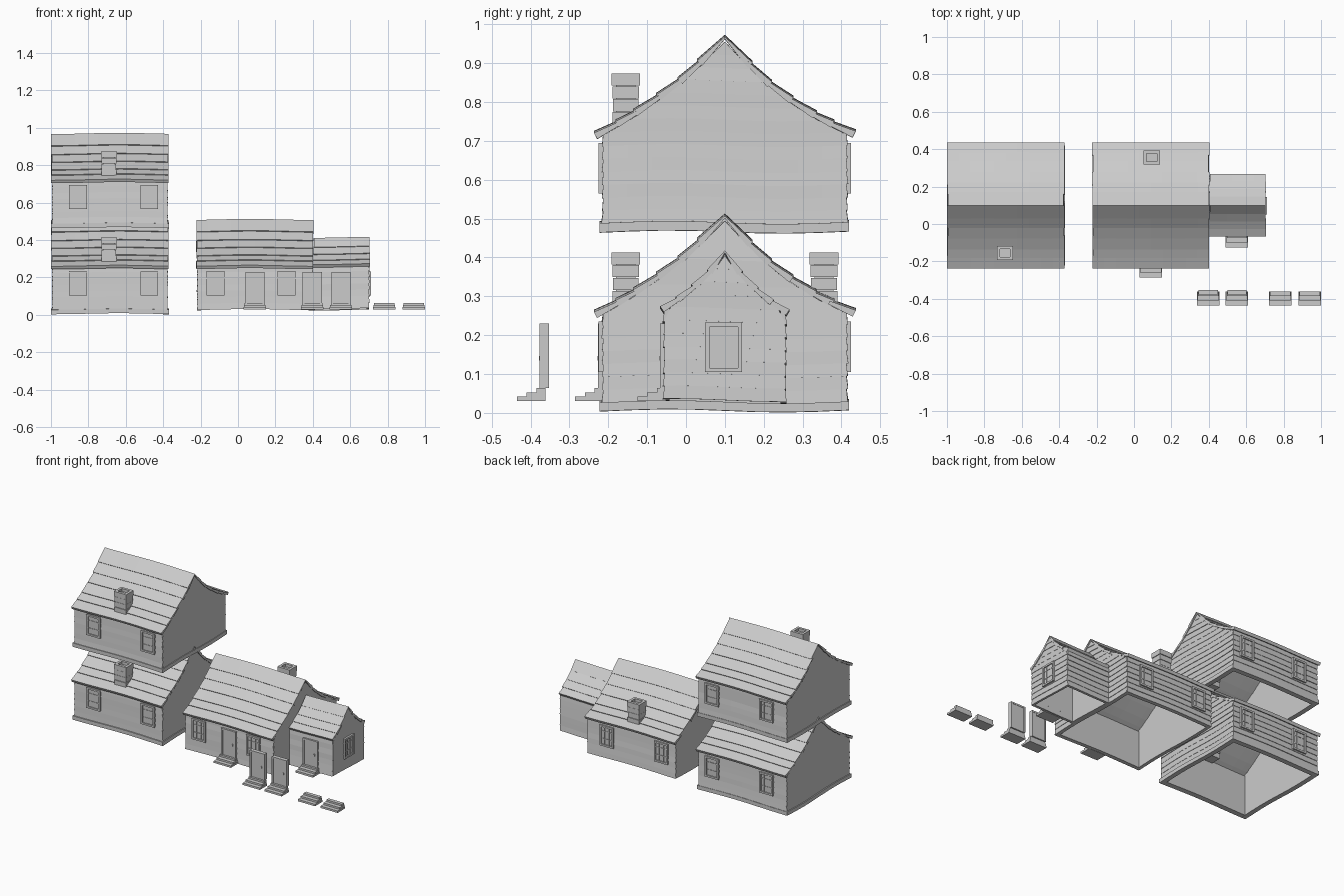
import bpy, bmesh, random
from math import sin
from mathutils import Vector

random.seed(4)
if "Cube" in bpy.data.objects:
    bpy.data.objects.remove(bpy.data.objects["Cube"])

grey = bpy.data.materials.new("weathered_grey")
grey.use_nodes = True
colour = (0.6, 0.6, 0.6, 1)
grey.diffuse_color = colour
grey.node_tree.nodes["Principled BSDF"].inputs["Base Color"].default_value = colour

YC = 0.10  # ridge line shared by every building


def finish(name, bm):
    bmesh.ops.recalc_face_normals(bm, faces=bm.faces)
    mesh = bpy.data.meshes.new(name)
    bm.to_mesh(mesh)
    bm.free()
    mesh.materials.append(grey)
    bpy.context.collection.objects.link(bpy.data.objects.new(name, mesh))


def sag(p):
    return 0.003 * sin(9 * p.x + 1) + 0.004 * sin(11 * p.y + 2)


def block(bm, a, b, n=1, bend=0.0):
    """Timber running from end section a to end section b, optionally sagging."""
    rings = []
    for i in range(n + 1):
        ring = []
        for p, q in zip(a, b):
            v = Vector(p).lerp(Vector(q), i / n)
            v.z += bend * sag(v)
            ring.append(bm.verts.new(v))
        rings.append(ring)
    k = len(a)
    for r, s in zip(rings, rings[1:]):
        for j in range(k):
            bm.faces.new((r[j], r[(j + 1) % k], s[(j + 1) % k], s[j]))
    bm.faces.new(rings[0])
    bm.faces.new(rings[-1])


def box(bm, x0, x1, y0, y1, z0, z1, n=1, bend=0.0):
    sec = [(y0, z0), (y1, z0), (y1, z1), (y0, z1)]
    block(bm, [(x0, *s) for s in sec], [(x1, *s) for s in sec], n, bend)


def height(outline, d):
    """Roof height at distance d from the ridge."""
    for (d0, z0), (d1, z1) in zip(outline, outline[1:]):
        if d <= d1:
            return z0 + (z1 - z0) * (d - d0) / (d1 - d0)
    return outline[-1][1]


def roof(name, x0, x1, outline, dz):
    bm = bmesh.new()
    for side in (-1, 1):
        for (d0, z0), (d1, z1) in zip(outline, outline[1:]):
            # each course overlaps the one below it
            run = Vector((d1 - d0, z1 - z0)).normalized()
            nrm = Vector((-run.y, run.x)) * 0.018
            top = Vector((d0, z0))
            low = Vector((d1, z1)) + run * 0.010
            inner = top - nrm * 0.5
            sec = [top, low + nrm * 0.35, low - nrm * 0.65, inner]
            j = random.uniform(0, 0.006)
            a = [(x0 + j, YC + side * max(p.x, 0), p.y + dz) for p in sec]
            b = [(x1 - j, YC + side * max(p.x, 0), p.y + dz) for p in sec]
            block(bm, a, b, 10, 1)
    finish(name, bm)


def walls(name, x0, x1, half, z0, eave, outline, dz, rows, thick=0.02):
    bm = bmesh.new()
    # long sides in lapped planks
    step = (eave - z0) / rows
    for side in (-1, 1):
        for i in range(rows):
            lo, hi = z0 + i * step, z0 + (i + 1) * step
            lip = random.uniform(0.002, 0.005)
            o, n = YC + side * half, YC + side * (half - thick)
            sec = [(n, lo), (o + side * lip, lo), (o, hi), (n, hi)]
            block(bm, [(x0, y, z + dz) for y, z in sec],
                  [(x1, y, z + dz) for y, z in sec], 8, 1)
    # gable ends, trimmed under the roof
    ridge = outline[0][1] - 0.014
    count = round((ridge - z0) / step)
    gstep = (ridge - z0) / count

    def width(z):
        d = half
        while d > 0.002 and height(outline, d) - 0.012 < z:
            d -= 0.002
        return d
    for end, s in ((x0, -1), (x1, 1)):
        for i in range(count):
            lo, hi = z0 + i * gstep, z0 + (i + 1) * gstep
            lip = random.uniform(0.001, 0.004)
            a, b = [], []
            for x, z in ((end - s * thick, lo), (end + s * lip, lo),
                         (end, hi), (end - s * thick, hi)):
                w = width(z)
                a.append((x, YC - w, z + dz))
                b.append((x, YC + w, z + dz))
            block(bm, a, b, 10, 1)
    finish(name, bm)


def window(name, centre, out, w=0.095, z0=0.105, z1=0.232):
    """Framed window; out is the outward direction, centre a point on the wall."""
    bm = bmesh.new()
    along = Vector((-out[1], out[0], 0))
    out = Vector((*out, 0))
    base = Vector((*centre, 0))

    def bar(u0, u1, za, zb, depth):
        def sec(u):
            return [base + along * u + out * t + Vector((0, 0, z))
                    for t, z in ((-0.01, za), (depth, za), (depth, zb), (-0.01, zb))]
        block(bm, sec(u0), sec(u1))
    h, f = w / 2, 0.011
    bar(-h, h, z0, z1, 0.005)
    bar(-h, -h + f, z0, z1, 0.012)
    bar(h - f, h, z0, z1, 0.012)
    bar(-h, h, z0, z0 + f, 0.012)
    bar(-h, h, z1 - f, z1, 0.012)
    for u in (-w / 6, w / 6):
        bar(u - 0.002, u + 0.002, z0, z1, 0.008)
    for t in (0.35, 0.72):
        z = z0 + t * (z1 - z0)
        bar(-h, h, z - 0.002, z + 0.002, 0.008)
    finish(name, bm)


def chimney(name, x, y, z0, z1):
    bm = bmesh.new()
    tiers = 5
    h = (z1 - z0) / tiers
    for i in range(tiers):
        r = 0.037 if i == tiers - 1 else 0.033 + 0.0015 * (i % 2)
        rx, t = r + 0.006, 0.016
        lo, hi = z0 + i * h, z0 + (i + 1) * h - 0.002
        box(bm, x - rx, x + rx, y - r, y - r + t, lo, hi)
        box(bm, x - rx, x + rx, y + r - t, y + r, lo, hi)
        box(bm, x - rx, x - rx + t, y - r, y + r, lo, hi)
        box(bm, x + rx - t, x + rx, y - r, y + r, lo, hi)
    box(bm, x - 0.03, x + 0.03, y - 0.025, y + 0.025, z0, z1 - 0.02)
    finish(name, bm)


def steps(name, x, back):
    bm = bmesh.new()
    for i in range(3):
        w = 0.06 - 0.003 * i
        box(bm, x - w, x + w, back - 0.073 + 0.025 * i, back, 0.03 + 0.011 * i, 0.042 + 0.011 * i)
    finish(name, bm)


def door(name, x, y):
    bm = bmesh.new()
    box(bm, x - 0.045, x + 0.045, y, y + 0.018, 0.064, 0.225)
    for s in (-1, 1):
        a, b = sorted((x + s * 0.041, x + s * 0.051))
        box(bm, a, b, y - 0.005, y + 0.02, 0.064, 0.23)
    box(bm, x - 0.051, x + 0.051, y - 0.005, y + 0.02, 0.22, 0.23)
    box(bm, x + 0.026, x + 0.032, y - 0.006, y, 0.135, 0.147)
    finish(name, bm)


def house(label, x0, dz, turn, sill):
    """Large cottage; turn = -1 spins it half round."""
    x1 = x0 + 0.63
    mid = (x0 + x1) / 2
    walls(label + "_walls", x0 + 0.008, x1 - 0.008, 0.313, 0.03, 0.262, BIG, dz, 7)
    roof(label + "_roof", x0, x1, BIG, dz)
    if sill:
        bm = bmesh.new()
        for ya, yb in ((-0.222, -0.19), (0.39, 0.42)):
            box(bm, x0, x1, ya, yb, dz + 0.008, dz + 0.032, 8, 1)
        for xa, xb in ((x0, x0 + 0.03), (x1 - 0.03, x1)):
            za, zb = dz + 0.008, dz + 0.032
            sec = [(xa, za), (xb, za), (xb, zb), (xa, zb)]
            block(bm, [(x, -0.222, z) for x, z in sec],
                  [(x, 0.42, z) for x, z in sec], 8, 1)
        finish(label + "_sill", bm)
    for side, word in ((-1, "front"), (1, "back")):
        for off in (-0.17, 0.21):
            window(f"{label}_{word}_window", (mid + turn * off, YC + side * 0.313),
                   (0, side), z0=dz + 0.105, z1=dz + 0.235)
    chimney(label + "_chimney", mid + turn * -0.005, YC - turn * 0.255, dz + 0.25, dz + 0.415)


BIG = [(0, 0.51), (0.06, 0.448), (0.11, 0.40), (0.165, 0.358),
       (0.225, 0.318), (0.27, 0.292), (0.325, 0.264)]
SMALL = [(0, 0.415), (0.035, 0.368), (0.075, 0.327), (0.115, 0.294), (0.155, 0.268)]

# two stacked cottages, then the main cottage with its side annex
house("lower_cottage", -1.0, 0, 1, True)
house("upper_cottage", -1.0, 0.46, 1, True)
house("main_cottage", -0.225, 0, -1, False)
walls("annex_walls", 0.40, 0.70, 0.155, 0.03, 0.262, SMALL, 0, 7, 0.012)
roof("annex_roof", 0.40, 0.707, SMALL, 0)
window("annex_end_window", (0.70, YC - 0.003), (1, 0))

# fitted doors and the loose door and step pieces
for label, x, y in (("main", 0.09, -0.222), ("annex", 0.55, -0.062),
                    ("loose_left", 0.397, -0.372), ("loose_right", 0.55, -0.372)):
    door(label + "_door", x, y)
    steps(label + "_steps", x, y + 0.01)
for x in (0.782, 0.94):
    steps("spare_steps", x, -0.362)
